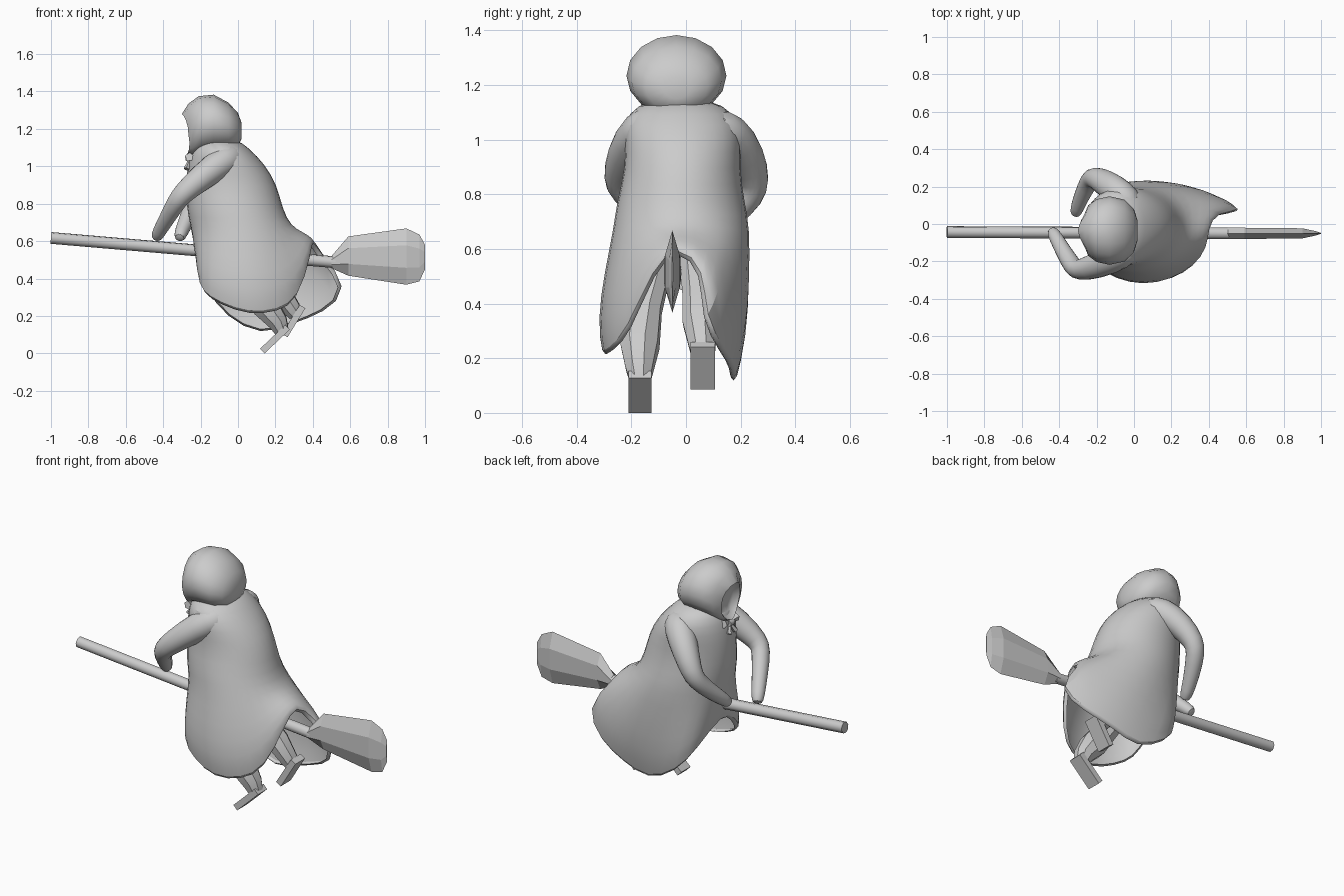
import bpy, bmesh
from math import sin, cos, pi
from mathutils import Vector as V

if "Cube" in bpy.data.objects:
    bpy.data.objects.remove(bpy.data.objects["Cube"])


def loft(name, rings, cap0=True, cap1=True, smooth=60, subsurf=0):
    """Skin a list of equally sized point rings."""
    bm = bmesh.new()
    vr = [[bm.verts.new(p) for p in r] for r in rings]
    n = len(vr[0])
    for a, b in zip(vr, vr[1:]):
        for i in range(n):
            j = (i + 1) % n
            bm.faces.new((a[i], a[j], b[j], b[i]))
    if cap0:
        bm.faces.new(vr[0])
    if cap1:
        bm.faces.new(vr[-1])
    bmesh.ops.recalc_face_normals(bm, faces=bm.faces)
    me = bpy.data.meshes.new(name)
    bm.to_mesh(me)
    bm.free()
    ob = bpy.data.objects.new(name, me)
    bpy.context.collection.objects.link(ob)
    if subsurf:
        m = ob.modifiers.new("subsurf", 'SUBSURF')
        m.levels = m.render_levels = subsurf
    if smooth:
        bpy.ops.object.select_all(action='DESELECT')
        ob.select_set(True)
        bpy.context.view_layer.objects.active = ob
        bpy.ops.object.shade_smooth_by_angle(angle=smooth * pi / 180)
    return ob


def tube(name, path, n=8, **kw):
    """Path of (x, y, z, radius)."""
    pts = [V(p[:3]) for p in path]
    rings = []
    for i, p in enumerate(pts):
        t = (pts[min(i + 1, len(pts) - 1)] - pts[max(i - 1, 0)]).normalized()
        u = t.cross(V((0, 1, 0.2))).normalized()
        w = t.cross(u)
        rings.append([p + path[i][3] * (cos(a) * u + sin(a) * w)
                      for a in (2 * pi * (k + .5) / n for k in range(n))])
    return loft(name, rings, **kw)


def slab(name, a, b, width, thick):
    """Thin box running from a to b."""
    a, b = V(a), V(b)
    u = V((0, 1, 0))
    w = (b - a).normalized().cross(u) * thick / 2
    u = u * width / 2
    return loft(name, [[p + u + w, p + u - w, p - u - w, p - u + w]
                       for p in (a, b)], smooth=0)


# Broom handle and flat faceted brush
tube("broom_handle", [(-1, -.043, .617, .032), (.52, -.05, .487, .032)], n=8)
brush = [(.5, .455, .52, .03), (.59, .415, .625, .03), (.9, .367, .668, .027),
         (.97, .385, .635, .012), (1.0, .45, .58, .002)]
loft("broom_brush", [[V((x, -.05 + s * h, lo + f * (hi - lo))) for s, f in
     ((0, 0), (1, .3), (1, .7), (0, 1), (-1, .7), (-1, .3))]
     for x, lo, hi, h in brush], smooth=0)

# Cloak: torso rings (z, xmin, xmax, ymin, ymax) flowing into a scalloped hem
torso = [(1.15, -.2, -.01, -.13, .09), (1.1, -.25, .06, -.225, .185),
         (1.01, -.275, .15, -.23, .21), (.9, -.285, .215, -.225, .2),
         (.77, -.28, .245, -.26, .22), (.68, -.26, .29, -.27, .24)]
hem = [(.40, -.03, .62), (.45, .07, .52), (.63, .06, .335), (.475, .14, .2),
       (.30, .18, .145), (.13, .18, .07), (-.07, .2, .18), (-.18, .15, .33),
       (-.22, -.04, .5), (-.22, -.15, .41), (-.2, -.23, .31),
       (-.1, -.28, .25), (.06, -.32, .19), (.22, -.285, .21),
       (.33, -.22, .27), (.4, -.12, .53)]


def out(i):
    return V((cos(2 * pi * i / 16), sin(2 * pi * i / 16), 0))


rings = [[V(((x0 + x1) / 2 + (x1 - x0) / 2 * out(i).x,
             (y0 + y1) / 2 + (y1 - y0) / 2 * out(i).y, z)) for i in range(16)]
         for z, x0, x1, y0, y1 in torso]
hip = rings[-1]
hem = [V(p) for p in hem]
for t, bulge in ((.35, .02), (.7, .03)):
    rings.append([a.lerp(b, t) + bulge * V((out(i).x * (out(i).x > 0), out(i).y, 0))
                  for i, (a, b) in enumerate(zip(hip, hem))])
centre = V((.08, -.04, .45))
rings += [hem, [p.lerp(centre, .08) for p in hem]]   # turned-in hem
loft("cloak", rings, cap1=False, subsurf=1)

# Hood: rings along x (x, z centre, half width, half height, side recess);
# the face opening is recessed and slants back at the sides and chin
hood = [(.02, 1.19, .05, .04, 0), (.0, 1.195, .115, .09, 0),
        (-.05, 1.215, .165, .125, 0), (-.13, 1.235, .183, .148, 0),
        (-.21, 1.225, .168, .15, .01), (-.265, 1.195, .135, .14, .02),
        (-.3, 1.17, .085, .11, .035), (-.265, 1.17, .065, .09, .03),
        (-.24, 1.17, .03, .04, .01)]
loft("hood", [[V((x + k * abs(c) ** 1.5 + .7 * k * max(0, -s), -.035 + ry * c, zc + rz * s))
               for c, s in ((cos(2 * pi * i / 16), sin(2 * pi * i / 16)) for i in range(16))]
              for x, zc, ry, rz, k in hood])

# Bow under the chin
tube("bow_knot", [(-.265, -.055, 1.04, .018), (-.265, -.015, 1.04, .018)], n=6)
for s, side in ((-1, "near"), (1, "far")):
    tube("bow_loop_" + side, [(-.255, -.035, 1.04, .008),
         (-.26, -.035 + s * .06, 1.05, .024)], n=5)
    tube("bow_tail_" + side, [(-.255, -.035, 1.04, .008),
         (-.275, -.035 + s * .03, .985, .016)], n=5)

# Arms with sleeves narrowing to the hands on the handle
tube("near_arm", [(.0, -.1, 1.06, .08), (-.07, -.165, 1.035, .088),
     (-.19, -.22, .945, .077), (-.295, -.25, .855, .06), (-.325, -.235, .815, .055),
     (-.38, -.14, .72, .045), (-.425, -.06, .645, .038), (-.44, -.03, .61, .03)],
     n=10, subsurf=1)
tube("far_arm", [(.0, .08, 1.05, .08), (-.07, .16, 1.025, .088),
     (-.15, .22, .94, .077), (-.215, .253, .845, .06), (-.235, .24, .795, .055),
     (-.275, .16, .71, .046), (-.305, .085, .645, .038), (-.315, .045, .61, .03)],
     n=10, subsurf=1)

# Legs and shoes
tube("near_leg", [(-.04, -.1, .56, .055), (.06, -.15, .38, .065),
     (.15, -.17, .25, .076), (.215, -.17, .165, .055), (.235, -.168, .115, .04)],
     n=8, smooth=40)
tube("far_leg", [(.0, .03, .56, .055), (.14, .045, .42, .06),
     (.22, .05, .33, .066), (.29, .06, .235, .05), (.31, .062, .205, .04)],
     n=8, smooth=40)
slab("near_shoe", (.265, -.168, .14), (.13, -.168, .012), .085, .035)
slab("far_shoe", (.345, .062, .25), (.25, .062, .095), .09, .035)
